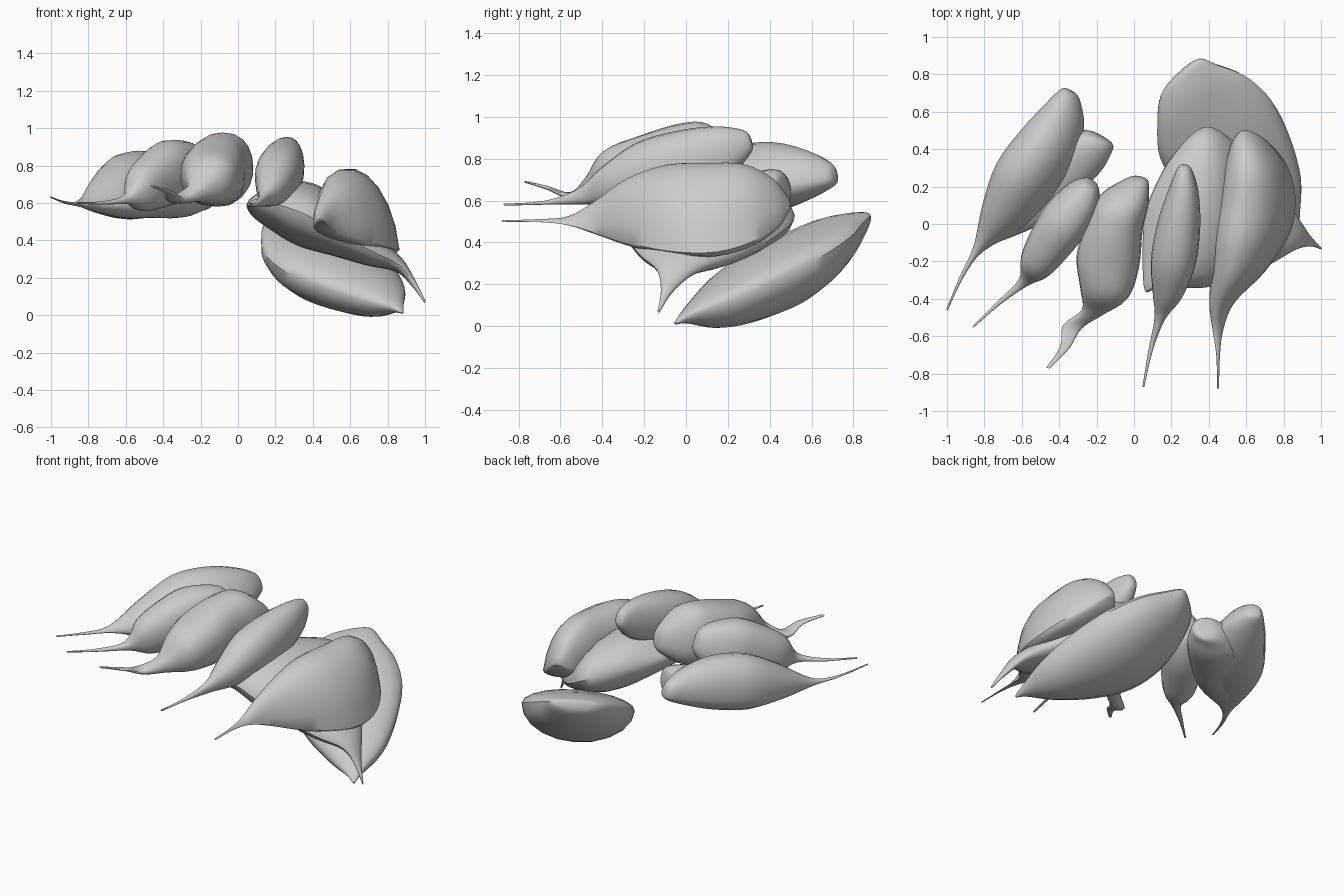
import bpy
import math
from mathutils import Vector

if "Cube" in bpy.data.objects:
    bpy.data.objects.remove(bpy.data.objects["Cube"], do_unlink=True)

grey = bpy.data.materials.new("plain_grey")
grey.use_nodes = True
grey.diffuse_color = (.6, .6, .6, 1)
shader = grey.node_tree.nodes["Principled BSDF"]
shader.inputs["Base Color"].default_value = grey.diffuse_color
shader.inputs["Roughness"].default_value = .8

SIDES = 20
STEPS = 4


def blend(before, start, end, after, t):
    """Smooth curve value between two neighbouring stations."""
    return [b + .5 * t * (c - a + t * (2 * a - 5 * b + 4 * c - d + t * (3 * (b - c) + d - a)))
            for a, b, c, d in zip(before, start, end, after)]


def refine(stations):
    padded = [stations[0]] + stations + [stations[-1]]
    rows = []
    for i in range(len(stations) - 1):
        rows += [blend(*padded[i:i + 4], step / STEPS) for step in range(STEPS)]
    return rows + [stations[-1]]


def rounded_end(stations):
    """Close the blunt end with a small extra station."""
    previous, last = stations[-2:]
    place = [b + (b - a) * .2 for a, b in zip(previous[:3], last[:3])]
    return stations + [(*place, last[3] * .35, last[4] * .35)]


def petal(name, side, stations, top=1, bottom=1, skew=0, box=1):
    """Loft an oval cross-section along stations of (x, y, z, half width, height)."""
    side = Vector(side).normalized()
    # The two ends of the body give the direction of the cross-section
    axis = Vector(stations[-1][:3]) - Vector(stations[len(stations) // 3][:3])
    up = side.cross(axis).normalized()
    if up.z < 0:
        up.negate()

    verts, faces = [], []
    rows = refine(rounded_end(stations))
    for x, y, z, width, height in rows:
        width, height = max(width, .004), max(height, .004)
        for k in range(SIDES):
            angle = math.tau * k / SIDES
            across, rise = [math.copysign(abs(v) ** box, v)
                            for v in (math.cos(angle), math.sin(angle))]
            across += skew * max(rise, 0)
            rise *= top if rise > 0 else bottom
            verts.append(Vector((x, y, z)) + side * across * width + up * rise * height)

    for r in range(len(rows) - 1):
        for k in range(SIDES):
            n = (k + 1) % SIDES
            low, high = r * SIDES, (r + 1) * SIDES
            faces.append((low + k, low + n, high + n, high + k))
    last = (len(rows) - 1) * SIDES
    faces.append(tuple(range(SIDES))[::-1])
    faces.append(tuple(range(last, last + SIDES)))

    mesh = bpy.data.meshes.new(name)
    mesh.from_pydata(verts, [], faces)
    mesh.materials.append(grey)
    obj = bpy.data.objects.new(name, mesh)
    bpy.context.collection.objects.link(obj)

    # Consistent outward faces and soft shading
    bpy.ops.object.select_all(action='DESELECT')
    obj.select_set(True)
    bpy.context.view_layer.objects.active = obj
    bpy.ops.object.mode_set(mode='EDIT')
    bpy.ops.mesh.select_all(action='SELECT')
    bpy.ops.mesh.normals_make_consistent(inside=False)
    bpy.ops.object.mode_set(mode='OBJECT')
    bpy.ops.object.shade_smooth_by_angle(angle=math.radians(40))


# Outer right petal: a tall ridge and a flatter lobe beside it
petal("outer_right_petal", (.86, -.5, 0), [
    (-1, -.46, .63, .005, .005), (-.92, -.28, .6, .01, .01), (-.83, -.13, .59, .03, .03),
    (-.69, .05, .6, .13, .15), (-.57, .24, .62, .18, .24), (-.45, .42, .65, .17, .23),
    (-.37, .58, .68, .12, .16), (-.34, .69, .7, .06, .08)], bottom=.45, skew=-.25)
petal("outer_right_lobe", (.86, -.5, 0), [
    (-.8, -.1, .59, .03, .02), (-.62, .06, .59, .13, .07), (-.46, .22, .61, .16, .09),
    (-.33, .36, .63, .17, .11), (-.24, .43, .65, .13, .1), (-.18, .46, .65, .08, .08)])

# Small petals along the top
petal("right_petal", (.81, -.58, -.1), [
    (-.86, -.55, .6, .005, .005), (-.72, -.42, .6, .012, .01), (-.59, -.31, .62, .03, .03),
    (-.53, -.22, .66, .09, .12), (-.45, -.1, .71, .12, .16), (-.36, .03, .76, .13, .18),
    (-.27, .15, .8, .1, .14), (-.23, .21, .83, .05, .08)], bottom=.9, box=.85)
petal("middle_petal", (.97, -.2, 0), [
    (-.46, -.77, .69, .01, .005), (-.37, -.66, .66, .025, .01), (-.33, -.55, .62, .05, .02),
    (-.22, -.47, .66, .06, .05), (-.16, -.37, .72, .13, .12), (-.14, -.2, .75, .17, .16),
    (-.1, 0, .78, .15, .19), (-.05, .13, .8, .13, .17), (.02, .23, .79, .06, .08)],
    bottom=1.05, box=.85)
petal("left_petal", (1, -.1, 0), [
    (.05, -.87, .58, .005, .005), (.09, -.67, .59, .012, .01), (.14, -.5, .62, .03, .04),
    (.18, -.38, .67, .08, .09), (.21, -.2, .74, .12, .14), (.24, 0, .79, .115, .15),
    (.265, .18, .84, .08, .12), (.27, .29, .88, .04, .06)], box=.9)

# Broad petal sloping down to the left
petal("broad_petal", (0, 1, 0), [
    (1, -.13, .07, .006, .006), (.94, -.09, .17, .03, .02), (.86, -.04, .27, .1, .04),
    (.72, .02, .34, .24, .08), (.55, .07, .43, .36, .12), (.38, .09, .53, .43, .17),
    (.22, .02, .59, .36, .14), (.11, -.08, .6, .27, .08), (.06, -.16, .6, .2, .03)])

# Domed petal on the outer left
petal("domed_petal", (.96, 0, -.26), [
    (.45, -.88, .5, .005, .005), (.45, -.7, .5, .01, .01), (.45, -.56, .49, .03, .03),
    (.47, -.42, .46, .07, .13), (.56, -.25, .43, .15, .26), (.63, -.05, .41, .21, .34),
    (.66, .15, .41, .21, .35), (.65, .32, .45, .17, .31), (.62, .44, .51, .1, .19),
    (.6, .49, .56, .04, .06)], bottom=.15, skew=-.62, box=.95)

# Bowl-shaped petal low at the back, its outer rim raised
petal("bowl_petal", (.72, .68, .15), [
    (.88, -.05, .015, .008, .008), (.85, 0, .05, .05, .04), (.77, .13, .11, .17, .13),
    (.63, .28, .2, .28, .19), (.49, .43, .29, .34, .21), (.37, .57, .38, .32, .18),
    (.29, .69, .46, .23, .13), (.25, .78, .51, .15, .06)], top=.5)
